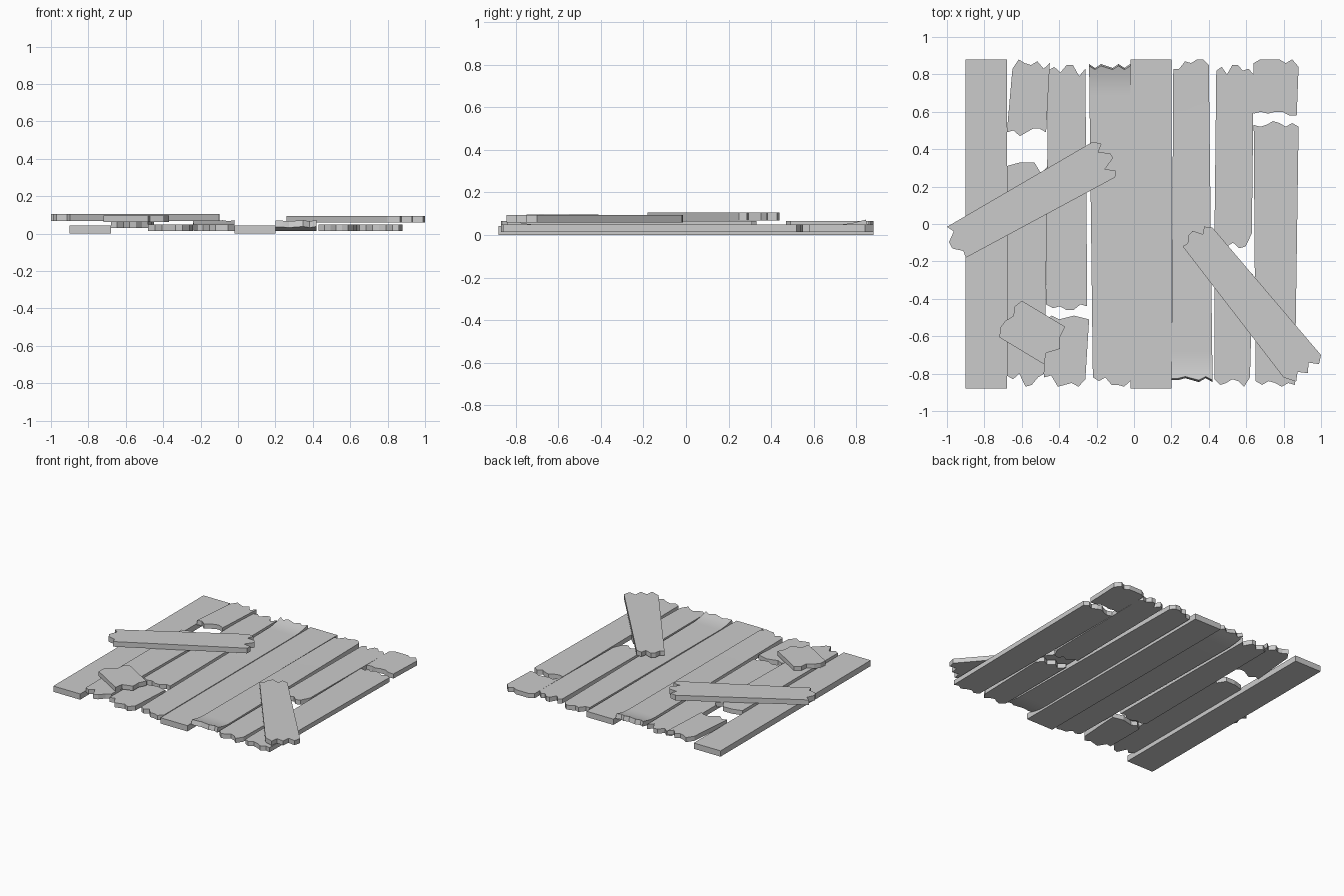
import bpy, bmesh
from math import radians
from mathutils import Vector

if "Cube" in bpy.data.objects:
    bpy.data.objects.remove(bpy.data.objects["Cube"])


def plank(name, back_x, back, front_x, front, z=0.014, thick=0.034,
          centre=(0, 0), angle=0, curl=0, reach=0.16, rise=0.024):
    """Board along local y. back / front are end heights evenly spaced across
    the given x span; curl = 1 or -1 lifts the back or front end."""
    def end(span, ys):
        step = (span[1] - span[0]) / (len(ys) - 1)
        return [(span[0] + i * step, y) for i, y in enumerate(ys)]

    bm = bmesh.new()
    outline = end(front_x, front) + end(back_x, back)[::-1]
    face = bm.faces.new([bm.verts.new((x, y, 0)) for x, y in outline])
    out = bmesh.ops.extrude_face_region(bm, geom=[face])
    top = [g for g in out["geom"] if isinstance(g, bmesh.types.BMVert)]
    bmesh.ops.translate(bm, verts=top, vec=(0, 0, thick))
    bmesh.ops.recalc_face_normals(bm, faces=bm.faces)

    if curl:
        tip = max(back) if curl > 0 else -min(front)
        start = tip - reach
        # slice the curling end so that it can bend
        for i in range(5):
            bmesh.ops.bisect_plane(bm, geom=bm.verts[:] + bm.edges[:] + bm.faces[:],
                                   plane_co=(0, curl * (start + i * reach / 6), 0),
                                   plane_no=(0, 1, 0))
        for v in bm.verts:
            t = (v.co.y * curl - start) / reach
            if t > 0:
                slope = 2 * rise * t / reach
                v.co.y -= curl * slope * (v.co.z - thick / 2)
                v.co.z += rise * t * t

    mesh = bpy.data.meshes.new(name)
    bm.to_mesh(mesh)
    bm.free()
    ob = bpy.data.objects.new(name, mesh)
    ob.location = Vector((centre[0], centre[1], z))
    ob.rotation_euler.z = radians(angle)
    bpy.context.collection.objects.link(ob)
    if curl:
        for o in bpy.context.selected_objects:
            o.select_set(False)
        bpy.context.view_layer.objects.active = ob
        ob.select_set(True)
        bpy.ops.object.shade_smooth_by_angle(angle=radians(25))
    return ob


# Two intact boards
for name, x in (("whole_plank_left", -0.79), ("whole_plank_middle", 0.09)):
    span = (x - 0.11, x + 0.11)
    plank(name, span, [0.88, 0.88], span, [-0.88, -0.88], z=0, thick=0.043)

# Second board, snapped in two and riding slightly high
plank("second_plank_back", (-.65, -.45), [.83, .88, .86, .85, .87, .83, .86],
      (-.68, -.47), [.49, .50, .47, .49, .51, .51, .49], z=0.032)
plank("second_plank_front", (-.68, -.46), [.31, .32, .33, .33, .33, .27, .31],
      (-.68, -.48), [-.81, -.83, -.80, -.87, -.86, -.82, -.80], z=0.031)

# Third board, snapped near the front
plank("third_plank_back", (-.46, -.26), [.82, .84, .81, .85, .85, .79, .83],
      (-.47, -.25), [-.43, -.45, -.44, -.46, -.46, -.43, -.44])
plank("third_plank_front", (-.48, -.24), [-.52, -.49, -.51, -.50, -.49, -.50, -.51],
      (-.48, -.26), [-.82, -.81, -.87, -.86, -.85, -.87, -.83])

# Boards with one curled end
plank("curled_plank_back", (-.24, -.02), [.85, .83, .85, .84, .83, .85, .83, .85],
      (-.22, -.02), [-.82, -.84, -.82, -.86, -.86, -.87, -.84], curl=1)
plank("curled_plank_front", (.21, .40), [.83, .83, .87, .86, .88, .88, .85],
      (.20, .42), [-.83, -.83, -.82, -.83, -.84, -.82, -.84], curl=-1)

# Seventh board, broken beneath the loose board
plank("seventh_plank_back", (.44, .64), [.82, .84, .80, .85, .85, .82, .83, .80],
      (.43, .63), [-.08, -.08, -.12, -.10, -.13, -.12, -.05])
plank("seventh_plank_front", (.43, .635), [-.20, -.24, -.21, -.25, -.23, -.27],
      (.43, .62), [-.83, -.86, -.85, -.83, -.84, -.87, -.82])

# Right-hand board, snapped near the back
plank("right_plank_back", (.64, .88), [.86, .88, .88, .88, .88, .86, .88, .84],
      (.64, .87), [.59, .60, .59, .60, .60, .58, .58])
plank("right_plank_front", (.64, .88), [.53, .52, .53, .55, .54, .52, .54, .52],
      (.65, .86), [-.84, -.86, -.84, -.85, -.87, -.85, -.86])

# Loose boards lying across the deck
plank("loose_board_left", (-.114, .11), [.442, .477, .44, .493, .496, .428, .476, .457],
      (-.083, .11), [-.46, -.44, -.49, -.49, -.445, -.45],
      z=0.068, thick=0.038, centre=(-.555, .13), angle=-61.7)
plank("loose_board_right", (-.092, .095), [.474, .47, .50, .505, .457, .484, .451],
      (-.114, .117), [-.41, -.47, -.434, -.474, -.433, -.474, -.443],
      z=0.059, centre=(.63, -.43), angle=39)
plank("loose_fragment", (-.12, .11), [.14, .144, .178, .125, .147],
      (-.12, .11), [-.13, -.147, -.127, -.15, -.155, -.131],
      z=0.062, centre=(-.55, -.58), angle=-121)
